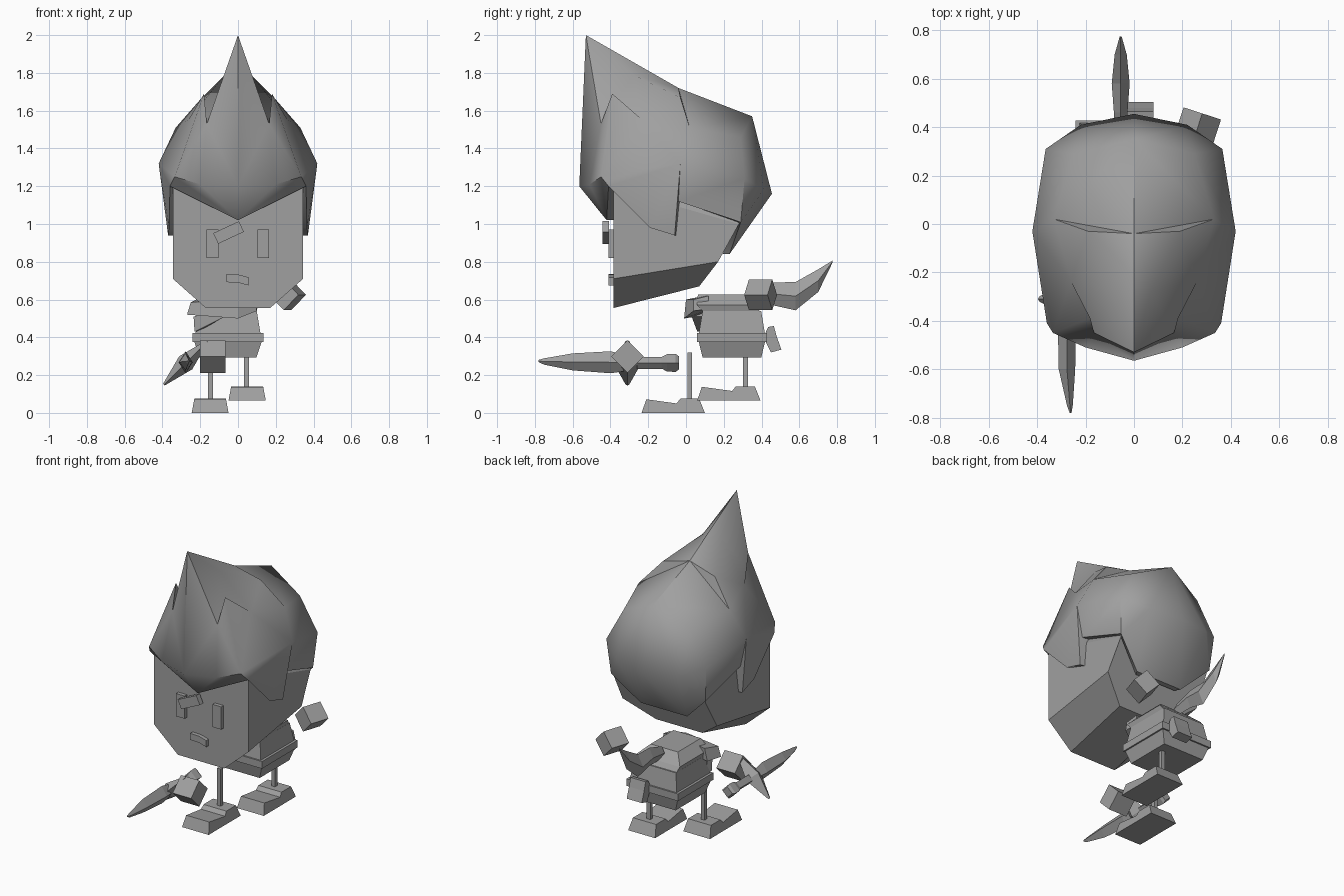
import bpy, bmesh, math
from mathutils import Matrix, Vector

if "Cube" in bpy.data.objects:
    bpy.data.objects.remove(bpy.data.objects["Cube"])

grey = bpy.data.materials.new("plain grey")
grey.diffuse_color = (0.35, 0.35, 0.35, 1)
grey.use_nodes = True
grey.node_tree.nodes["Principled BSDF"].inputs["Base Color"].default_value = grey.diffuse_color


def finish(name, bm, smooth=None):
    bmesh.ops.recalc_face_normals(bm, faces=bm.faces)
    mesh = bpy.data.meshes.new(name)
    bm.to_mesh(mesh)
    bm.free()
    mesh.materials.append(grey)
    ob = bpy.data.objects.new(name, mesh)
    bpy.context.collection.objects.link(ob)
    if smooth:
        bpy.ops.object.select_all(action='DESELECT')
        ob.select_set(True)
        bpy.context.view_layer.objects.active = ob
        bpy.ops.object.shade_smooth_by_angle(angle=math.radians(smooth))
    return ob


def loft(name, rings):
    """Skin closed rings of equal length and cap both ends."""
    bm = bmesh.new()
    rows = [[bm.verts.new(p) for p in r] for r in rings]
    n = len(rows[0])
    for a, b in zip(rows, rows[1:]):
        for i in range(n):
            bm.faces.new((a[i], a[(i + 1) % n], b[(i + 1) % n], b[i]))
    bm.faces.new(rows[0])
    bm.faces.new(rows[-1])
    return finish(name, bm)


def rect(x0, x1, y0, y1, z):
    return [(x0, y0, z), (x1, y0, z), (x1, y1, z), (x0, y1, z)]


def diamond(x, y, z, hx, hz):
    return [(x - hx, y, z), (x, y, z - hz), (x + hx, y, z), (x, y, z + hz)]


def box(name, centre, size, rx=0, ry=0, rz=0):
    bm = bmesh.new()
    m = Matrix.Translation(centre)
    for ang, ax in ((rz, 'Z'), (ry, 'Y'), (rx, 'X')):
        m = m @ Matrix.Rotation(math.radians(ang), 4, ax)
    bmesh.ops.create_cube(bm, size=1, matrix=m @ Matrix.Diagonal((*size, 1)))
    return finish(name, bm)


def side_prism(name, outline, x0, x1, taper=0.0):
    """Extrude a (y, z) outline across x, narrowing with height."""
    zs = [z for _, z in outline]
    lo, span = min(zs), max(zs) - min(zs)
    t = [taper * (z - lo) / span for _, z in outline]
    return loft(name, [[(x0 + k, y, z) for (y, z), k in zip(outline, t)],
                       [(x1 - k, y, z) for (y, z), k in zip(outline, t)]])


# Head: flat face, tapered chin, sloping back
front = [(.17, -.385, .555), (.345, -.385, .71), (.345, -.385, 1.19), (.22, -.385, 1.28)]
back = [(.17, .07, .67), (.345, .17, .80), (.335, .28, 1.0), (.22, .28, 1.25)]
loft("head", [h + [(-x, y, z) for x, y, z in reversed(h)] for h in (front, back)])

# Face details
for x in (-.135, .133):
    box("eye", (x, -.395, .895), (.062, .03, .15))
box("eyebrow", (-.05, -.425, .955), (.15, .035, .062), ry=-25)
loft("mouth", [[(x, y, z) for y, z in ((-.41, a), (-.38, a), (-.38, b), (-.41, b))]
               for x, a, b in ((-.062, .692, .735), (.0, .69, .733), (.055, .675, .718))])

# Hair: half shell of named points, mirrored across the centre
P = dict(
    r0=(0, -.42, 1.02), r1=(.36, -.41, 1.2), r2=(.365, -.19, .98), r3=(.37, -.06, .94),
    r4=(.37, -.04, 1.12), r5=(.345, .29, 1.01), r6=(.17, .23, .84), r7=(0, .23, .84),
    w0=(0, -.565, 1.2), w1=(.2, -.51, 1.21), w2=(.335, -.45, 1.25), w3=(.42, -.03, 1.32),
    w4=(.365, .31, 1.24), w5=(.22, .41, 1.18), w6=(0, .455, 1.16),
    u1=(.165, -.45, 1.53), s=(.18, -.39, 1.69), n=(.26, -.235, 1.555), k=(.07, -.28, 1.79),
    m=(.19, -.03, 1.67), u3=(.33, .02, 1.51), v4=(.25, .29, 1.46),
    t0=(0, -.53, 2.0), t1=(0, -.04, 1.72), t2=(0, .35, 1.57))
F = """r0 r1 w2 w1|r0 w1 w0|r1 r2 w3 w2|r2 r3 w3|r3 r4 w3|r4 r5 w4 w3|r5 r6 w5 w4|r6 r7 w6 w5
|w0 w1 u1 t0|w1 w2 u1|w2 s u1|w2 n s|w2 w3 n|w3 u3 n|n u3 m|u1 s n|t0 u1 k|u1 n k|k n m|t0 k t1
|k m t1|w3 w4 v4 u3|w4 w5 v4|w5 w6 t2|w5 t2 v4|u3 v4 t2 t1|m u3 t1"""
bm = bmesh.new()
for sign in (1, -1):
    V = {key: bm.verts.new((sign * x, y, z)) for key, (x, y, z) in P.items()}
    for f in F.split("|"):
        bm.faces.new([V[key] for key in f.split()])
bmesh.ops.remove_doubles(bm, verts=bm.verts, dist=1e-4)
bmesh.ops.recalc_face_normals(bm, faces=bm.faces)
rim = [e for e in bm.edges if e.is_boundary]
lip = bmesh.ops.extrude_edge_only(bm, edges=rim)["geom"]
for v in lip:
    if isinstance(v, bmesh.types.BMVert):
        v.co.x *= .88
        v.co.y *= .85
finish("hair", bm, 50)

# Torso, belt and tunic skirt
cx, cy = -.053, .243
def ring(hx, hy, z, dy=0):
    return rect(cx - hx, cx + hx, cy + dy - hy, cy + dy + hy, z)
loft("tunic", [ring(.172, .175, .42), ring(.152, .155, .54)])
loft("belt", [ring(.188, .185, .375), ring(.188, .185, .422)])
loft("skirt", [ring(.150, .155, .292), ring(.178, .175, .375)])

# Scarf: collar, front fold, loose end and flying tail
loft("scarf_collar", [ring(.15, .15, .535), ring(.16, .155, .57, -.03), ring(.10, .12, .628, -.06)])
loft("scarf_front", [[(-.27, .02, .52), (-.25, .02, .585), (-.22, .12, .60), (-.24, .12, .52)],
                     [(0, -.01, .50), (0, 0, .60), (0, .10, .62), (0, .10, .54)],
                     [(.10, .04, .54), (.09, .04, .60), (.08, .12, .62), (.09, .12, .55)]])
loft("scarf_end", [[(-.23, .06, .43), (-.235, .06, .51), (-.22, .09, .51), (-.21, .09, .43)],
                   [(-.07, .03, .51), (-.08, .03, .55), (-.08, .09, .55), (-.07, .09, .51)]])
loft("scarf_tail", [diamond(-.055, y, z, hx, hz) for y, z, hx, hz in
                    ((.33, .61, .02, .04), (.46, .63, .028, .06), (.58, .618, .037, .075),
                     (.70, .70, .025, .06), (.775, .80, .004, .006))])

# Belt pouch
side_prism("pouch", [(.41, .40), (.435, .455), (.465, .46), (.48, .405), (.505, .335), (.45, .32)], -.03, .08)

# Legs and boots
for x, y, z0, z1 in ((.045, .315, .13, .31), (-.145, .02, .06, .32)):
    box("leg", (x, y, (z0 + z1) / 2), (.026, .024, z1 - z0))
boot = [(-.235, 0), (-.21, .072), (-.05, .05), (-.03, .075), (.07, .075), (.10, 0)]
side_prism("right_boot", boot, -.245, -.05, .014)
side_prism("left_boot", [(y + .294, z + .066) for y, z in boot], -.05, .147, .014)

# Hands
box("right_hand", (-.133, -.31, .298), (.135, .122, .122), rx=45)
box("left_hand", (.262, .395, .625), (.115, .13, .115), ry=-45, rz=-18)

# Sword
sx, sz = -.277, .265
loft("sword_blade", [diamond(x, y, z, hx, hz) for x, y, z, hx, hz in
                     ((sx, -.33, sz, .03, .045), (sx, -.40, .268, .038, .058), (sx, -.60, .27, .034, .045),
                      (-.265, -.75, .272, .012, .017), (-.262, -.78, .275, .004, .006))])
d = Vector((.115, 0, .115))
e = Vector((.03, 0, -.03))
c = Vector((sx, -.31, sz))
h = Vector((0, .065, 0))
loft("sword_guard", [[c + d * t + (e + Vector()) * q, c + d * t + h * q, c + d * t - e * q, c + d * t - h * q]
                     for t, q in ((-1, .15), (0, 1.15), (1, .15))])
loft("sword_grip", [diamond(sx, y, sz, .028, .032) for y in (-.26, -.11)])
loft("sword_pommel", [diamond(sx, y, sz, q, q) for y, q in
                      ((-.13, .03), (-.10, .046), (-.055, .048), (-.038, .035))])
